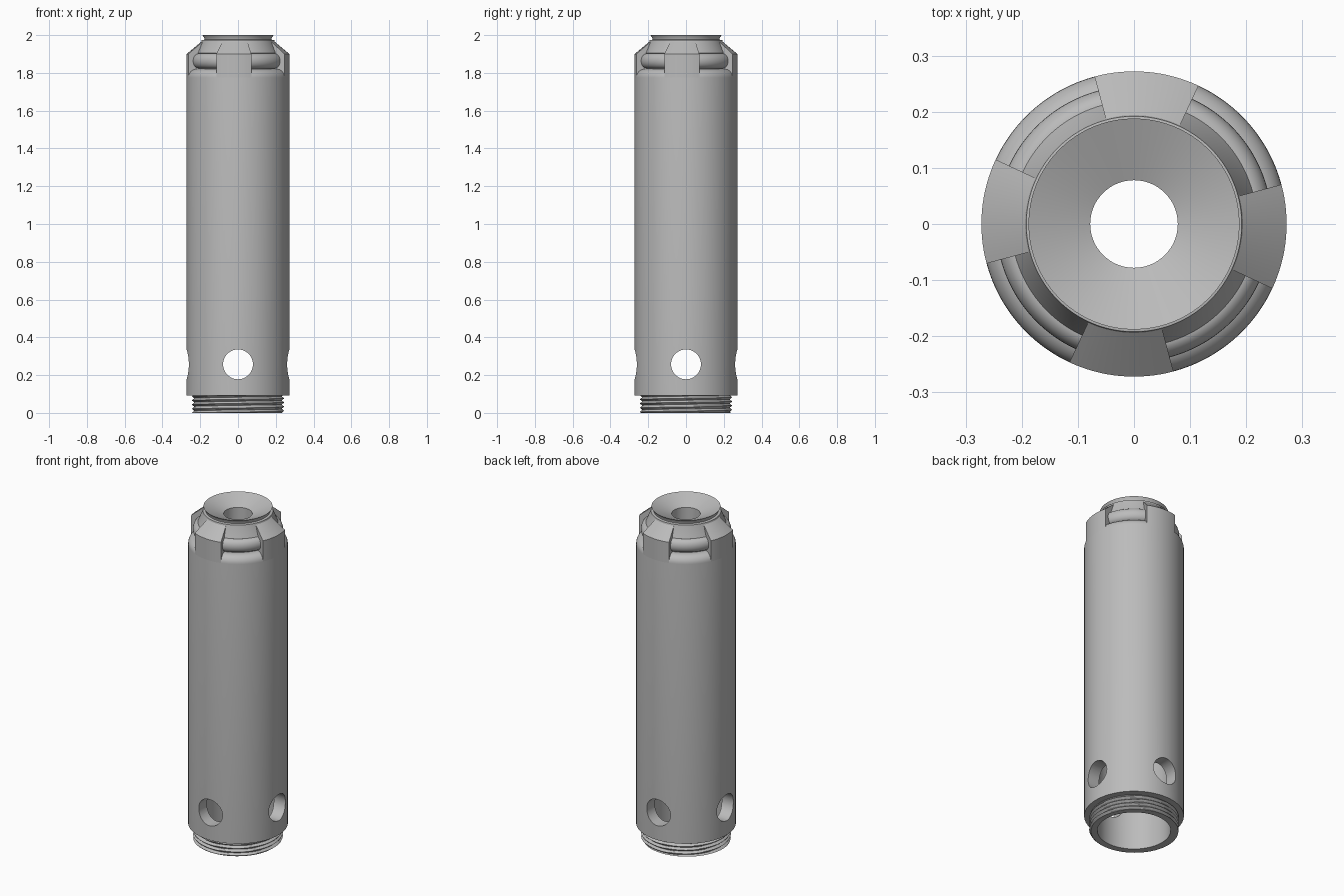
import bpy, bmesh, math
from math import sin, cos, pi, radians

old = bpy.data.objects.get("Cube")
if old:
    bpy.data.objects.remove(old)

metal = bpy.data.materials.new("grey metal")
metal.use_nodes = True
GREY = (0.5, 0.5, 0.5, 1)
metal.diffuse_color = GREY
metal.node_tree.nodes["Principled BSDF"].inputs["Base Color"].default_value = GREY

SEGMENTS = 144
STEP = 2 * pi / SEGMENTS


def lathe(name, profile, start=0, steps=SEGMENTS, radius=None):
    """Sweep a closed (r, z) outline about z; a partial sweep gets end caps."""
    full = steps == SEGMENTS
    bm = bmesh.new()
    columns = []
    for i in range(steps if full else steps + 1):
        a = start + i * STEP
        column = []
        for r, z in profile:
            r = radius(r, z, a) if radius else r
            column.append(bm.verts.new((r * cos(a), r * sin(a), z)))
        columns.append(column)
    n = len(profile)
    for i in range(steps):
        c, d = columns[i], columns[(i + 1) % len(columns)]
        for j in range(n):
            k = (j + 1) % n
            bm.faces.new((c[j], d[j], d[k], c[k]))
    if not full:
        bm.faces.new(columns[0])
        bm.faces.new(columns[-1])
    bmesh.ops.recalc_face_normals(bm, faces=bm.faces)
    mesh = bpy.data.meshes.new(name)
    bm.to_mesh(mesh)
    bm.free()
    mesh.materials.append(metal)
    obj = bpy.data.objects.new(name, mesh)
    bpy.context.collection.objects.link(obj)
    return obj


def activate(obj):
    bpy.ops.object.select_all(action='DESELECT')
    obj.select_set(True)
    bpy.context.view_layer.objects.active = obj


def smooth(obj):
    activate(obj)
    bpy.ops.object.shade_smooth_by_angle(angle=radians(30))


def arc(r, z, rx, rz, a0, a1, count):
    """Points on an elliptical arc in the (r, z) plane, angles in degrees."""
    angles = [radians(a0 + (a1 - a0) * i / count) for i in range(count + 1)]
    return [(r + rx * cos(a), z + rz * sin(a)) for a in angles]


# Main tube with its rounded shoulder, ring, neck and funnel mouth
BORE, OUTER, BOTTOM = 0.2, 0.272, 0.092
profile = [(BORE, BOTTOM), (OUTER, BOTTOM)]
profile += arc(0.227, 1.775, 0.045, 0.045, 0, 90, 8)
profile += [(0.215, 1.82)]
profile += arc(0.215, 1.863, 0.031, 0.039, -90, 90, 14)
profile += [(0.219, 1.904), (0.194, 1.965), (0.192, 1.974), (0.177, 1.976),
            (0.178, 1.984), (0.188, 2.0), (0.078, 1.955), (0.078, 1.75), (BORE, 1.75)]
tube = lathe("main_tube", profile)

# Cross-drilled side holes
for rotation in ((pi / 2, 0, 0), (0, pi / 2, 0)):
    bpy.ops.mesh.primitive_cylinder_add(vertices=48, radius=0.079, depth=1,
                                        location=(0, 0, 0.257), rotation=rotation)
    cutter = bpy.context.object
    cutter.name = "hole_cutter"
    cutter.hide_render = True
    cutter.data.materials.append(metal)
    activate(tube)
    drill = tube.modifiers.new("drill", 'BOOLEAN')
    drill.operation = 'DIFFERENCE'
    drill.solver = 'EXACT'
    drill.object = cutter
    bpy.ops.object.modifier_apply(modifier=drill.name)
    bpy.data.objects.remove(cutter)
smooth(tube)

# Four sloped tabs around the mouth
tab_profile = [(0.185, 1.775), (OUTER, 1.775), (OUTER, 1.9), (0.194, 1.965), (0.185, 1.965)]
for i, side in enumerate(("left", "back", "right", "front")):
    smooth(lathe(side + "_tab", tab_profile, radians(90 * i - 25), 16))

# Threaded neck: the outer wall follows a helix
PITCH, DEPTH, ROWS = 0.022, 0.014, 34


def thread(r, z, a):
    if r <= BORE:
        return r
    phase = (z / PITCH - a / (2 * pi)) % 1
    return r - DEPTH * abs(2 * phase - 1)


neck = [(BORE, BOTTOM), (BORE, 0)]
neck += [(0.245, BOTTOM * i / ROWS) for i in range(ROWS + 1)]
smooth(lathe("threaded_neck", neck, radius=thread))
